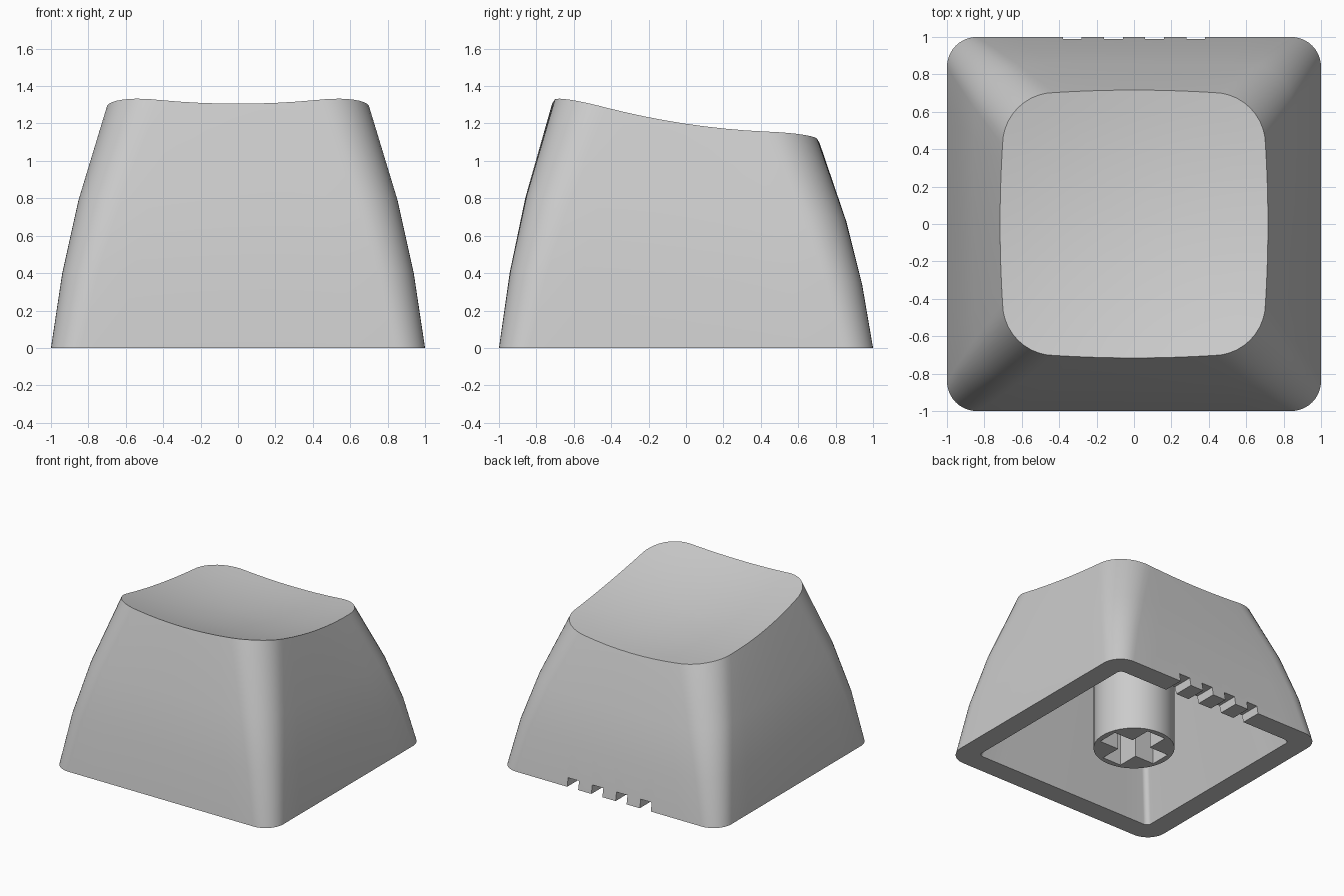
import bpy, bmesh
from math import cos, sin, pi
from mathutils import Matrix, Vector

if "Cube" in bpy.data.objects:
    bpy.data.objects.remove(bpy.data.objects["Cube"], do_unlink=True)

# One plain plastic colour
GREY = (0.6, 0.6, 0.6, 1.0)
plastic = bpy.data.materials.new("grey_plastic")
plastic.use_nodes = True
plastic.diffuse_color = GREY
plastic.node_tree.nodes["Principled BSDF"].inputs["Base Color"].default_value = GREY

CORNER_STEPS = 10
SIDE_STEPS = 8


def make_object(name, bm):
    bmesh.ops.recalc_face_normals(bm, faces=bm.faces)
    mesh = bpy.data.meshes.new(name)
    bm.to_mesh(mesh)
    bm.free()
    mesh.materials.append(plastic)
    obj = bpy.data.objects.new(name, mesh)
    bpy.context.collection.objects.link(obj)
    return obj


def dish(x, y):
    """Height of the tilted, spherically dished top."""
    return 1.128 - 0.15 * y + 0.137 * (x * x + y * y)


def outline(half, radius, bulge=0.0):
    """Rounded square with slightly bowed sides."""
    points = []
    flat = half - radius
    for quarter in range(4):
        turn = Matrix.Rotation(quarter * pi / 2, 2)
        for i in range(SIDE_STEPS):
            t = -1 + 2 * i / SIDE_STEPS
            points.append(turn @ Vector((half + bulge * (1 - t * t), flat * t)))
        for i in range(CORNER_STEPS):
            a = pi / 2 * i / CORNER_STEPS
            points.append(turn @ Vector((flat + radius * cos(a), flat + radius * sin(a))))
    return points


def cut(target, name, size, centre):
    """Subtract a box from the target."""
    bm = bmesh.new()
    bmesh.ops.create_cube(bm, size=1)
    bmesh.ops.scale(bm, vec=size, verts=bm.verts)
    bmesh.ops.translate(bm, vec=centre, verts=bm.verts)
    cutter = make_object(name, bm)
    cutter.hide_render = True
    mod = target.modifiers.new(name, "BOOLEAN")
    mod.operation, mod.solver, mod.object = "DIFFERENCE", "EXACT", cutter
    bpy.context.view_layer.objects.active = target
    bpy.ops.object.modifier_apply(modifier=name)
    bpy.data.objects.remove(cutter, do_unlink=True)


def shade(obj):
    bpy.ops.object.select_all(action="DESELECT")
    obj.select_set(True)
    bpy.context.view_layer.objects.active = obj
    bpy.ops.object.shade_smooth_by_angle(angle=pi / 6)


# Cap shell: rings run from the inner ceiling, down the cavity,
# across the rim, up the outer walls and over the dished top
top_edge = outline(0.703, 0.28, 0.013)
inner_edge = outline(0.58, 0.04)
rings = []
for s in (0.1, 0.5, 1.0):
    rings.append([(p.x * s, p.y * s, 0.85 * dish(p.x * s, p.y * s)) for p in inner_edge])
rings.append([(p.x, p.y, 0.0) for p in outline(0.83, 0.04)])
walls = [(1.0, 0.16, 0.0, 0.0), (0.94, 0.195, 0.002, 0.31),
         (0.853, 0.235, 0.006, 0.615), (0.703, 0.28, 0.013, 1.0)]
for half, radius, bulge, level in walls:
    rings.append([(p.x, p.y, level * dish(t.x, t.y))
                  for p, t in zip(outline(half, radius, bulge), top_edge)])
for s in (0.85, 0.65, 0.45, 0.25, 0.1):
    rings.append([(p.x * s, p.y * s, dish(p.x * s, p.y * s)) for p in top_edge])

bm = bmesh.new()
loops = [[bm.verts.new(co) for co in ring] for ring in rings]
count = len(top_edge)
for low, high in zip(loops, loops[1:]):
    for i in range(count):
        j = (i + 1) % count
        bm.faces.new((low[i], low[j], high[j], high[i]))
for loop, height in ((loops[0], 0.85 * dish(0, 0)), (loops[-1], dish(0, 0))):
    centre = bm.verts.new((0, 0, height))
    for i in range(count):
        bm.faces.new((loop[i], loop[(i + 1) % count], centre))
cap = make_object("cap_shell", bm)

# Four small notches through the back rim
for x in (-0.33, -0.11, 0.11, 0.33):
    cut(cap, "rim_notch", (0.1, 0.4, 0.14), (x, 0.94, 0.0))
shade(cap)

# Central stem with a cross-shaped socket
bm = bmesh.new()
bmesh.ops.create_cone(bm, cap_ends=True, segments=48, radius1=0.305, radius2=0.305,
                      depth=1.03, matrix=Matrix.Translation((0, 0, 0.515)))
stem = make_object("stem", bm)
cut(stem, "socket_slot", (0.52, 0.17, 1.0), (0, 0, 0))
cut(stem, "socket_slot", (0.17, 0.52, 1.0), (0, 0, 0))
shade(stem)
